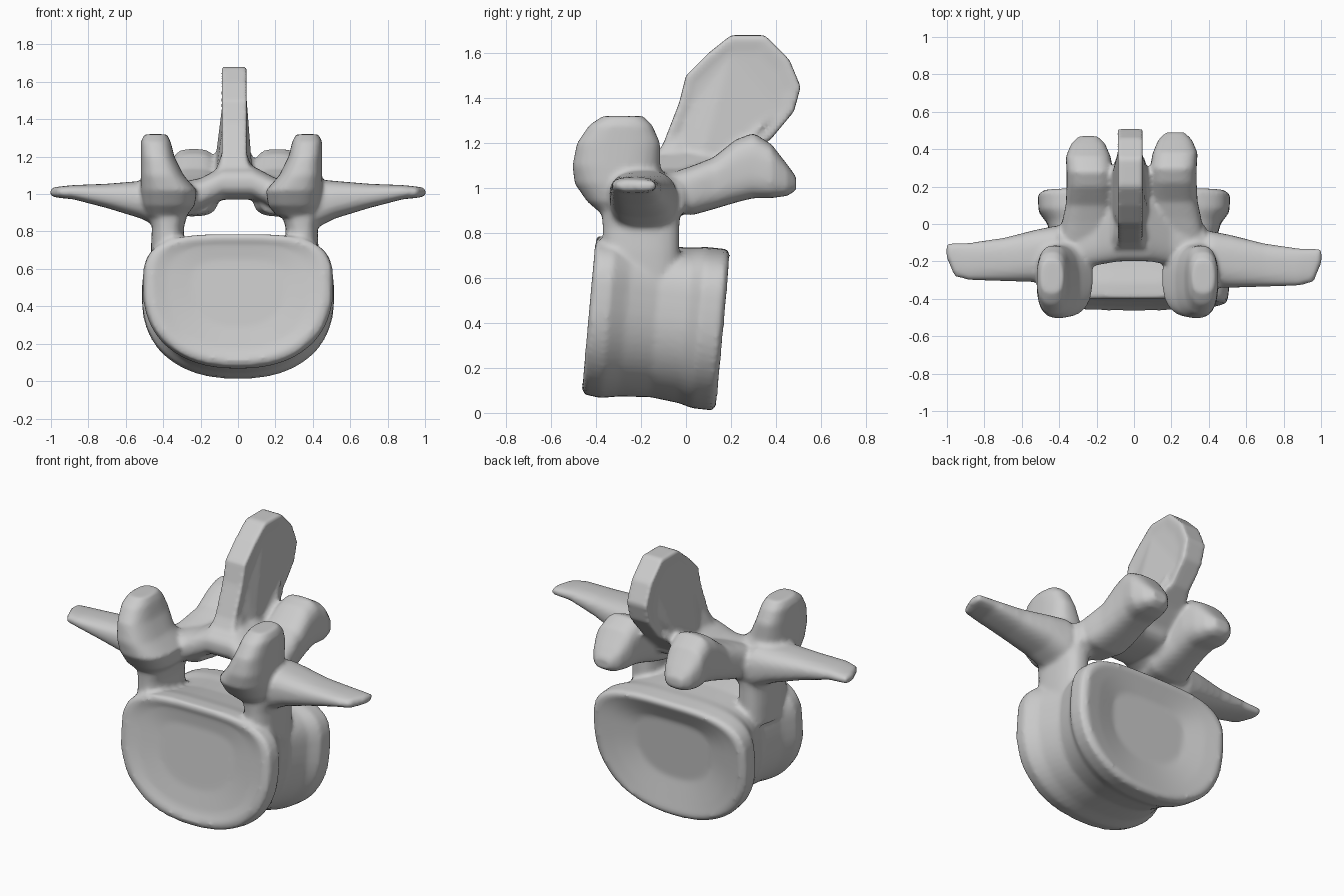
import bpy, bmesh
from math import cos, sin, pi

if "Cube" in bpy.data.objects:
    bpy.data.objects.remove(bpy.data.objects["Cube"])

parts = []


def finish(name, bm):
    bmesh.ops.recalc_face_normals(bm, faces=bm.faces)
    mesh = bpy.data.meshes.new(name)
    bm.to_mesh(mesh)
    bm.free()
    ob = bpy.data.objects.new(name, mesh)
    bpy.context.collection.objects.link(ob)
    parts.append(ob)
    return ob


def loft(name, axis, rings, side=1, n_up=2.6, n_low=2.6, low=1.0, seg=40, shift=(0, 0, 0)):
    """Rings are (position along axis, centre a, centre b, radius a, radius b)."""
    bm = bmesh.new()
    loops = []
    for t, a, b, ra, rb in rings:
        loop = []
        for i in range(seg):
            c, s = cos(2 * pi * i / seg), sin(2 * pi * i / seg)
            n = n_up if s >= 0 else n_low
            p = a + ra * abs(c) ** (2 / n) * (1 if c >= 0 else -1)
            q = b + rb * abs(s) ** (2 / n) * (1 if s >= 0 else -low)
            x, y, z = {'x': (t, p, q), 'y': (p, t, q), 'z': (p, q, t)}[axis]
            loop.append(bm.verts.new((side * x + shift[0], y + shift[1], z + shift[2])))
        loops.append(loop)
    for l0, l1 in zip(loops, loops[1:]):
        for i in range(seg):
            j = (i + 1) % seg
            bm.faces.new((l0[i], l0[j], l1[j], l1[i]))
    bm.faces.new(loops[0])
    bm.faces.new(loops[-1])
    return finish(name, bm)


# Vertebral body: waisted drum with dished end plates, slightly sheared
body = loft("vertebral_body", 'y', [
    (-.405, 0, .48, .25, .14), (-.42, 0, .48, .38, .22), (-.438, 0, .48, .46, .255),
    (-.425, 0, .48, .50, .275), (-.35, 0, .48, .51, .28), (-.27, 0, .48, .465, .27),
    (-.13, 0, .48, .43, .262), (.0, 0, .48, .465, .27), (.06, 0, .48, .51, .28),
    (.15, 0, .48, .515, .28), (.17, 0, .48, .48, .265), (.15, 0, .48, .38, .22),
    (.115, 0, .48, .25, .14)], n_up=3.4, n_low=2.3, low=1.56, seg=64)
for v in body.data.vertices:
    v.co.z -= .11 * (v.co.y + .14)
    v.co.y += .09 * (v.co.z - .4)

# Lamina: arched roof over the canal
loft("lamina", 'x', [(x, y, z, ry, rz) for x, y, z, ry, rz in [
    (-.38, -.14, .95, .13, .10), (-.2, -.07, 1.0, .15, .085), (-.08, -.01, 1.06, .19, .09),
    (.08, -.01, 1.06, .19, .09), (.2, -.07, 1.0, .15, .085), (.38, -.14, .95, .13, .10)]])

# Paired pedicles and processes, a little wider on the left
for s, label in ((1, "right"), (-1, "left")):
    left = s < 0
    loft("pedicle_" + label, 'z', [
        (.6, .34, -.2, .09, .17), (.72, .34, -.2, .09, .17), (.82, .34, -.2, .085, .17),
        (.98, .33, -.2, .12, .18)], s, shift=(-.035 * left, 0, 0))
    loft("superior_process_" + label, 'z', [
        (.88, .31, -.23, .10, .14), (.94, .30, -.25, .14, .19), (1.02, .30, -.29, .15, .205),
        (1.1, .335, -.31, .115, .195), (1.2, .36, -.30, .09, .185),
        (1.28, .37, -.29, .08, .14), (1.32, .37, -.28, .06, .09)],
        s, shift=(-.07 * left, 0, 0))
    loft("transverse_process_" + label, 'x', [
        (.3, -.19, .93, .15, .10), (.42, -.19, .95, .15, .13), (.52, -.20, .97, .14, .10),
        (.7, -.22, .99, .115, .065), (.88, -.23, 1.01, .10, .038), (.96, -.22, 1.01, .09, .03),
        (1.003, -.17, 1.01, .035, .022)], s, shift=(0, .03 * left, 0))
    loft("inferior_process_" + label, 'y', [
        (-.12, .25, .97, .13, .08), (.03, .22, .99, .14, .11), (.12, .21, 1.02, .13, .115),
        (.22, .21, 1.075, .125, .14), (.3, .21, 1.10, .125, .145), (.38, .22, 1.075, .12, .12),
        (.45, .22, 1.035, .09, .07), (.49, .22, 1.02, .05, .03)],
        s, n_up=3, n_low=3, shift=(-.025 * left, -.02 * left, 0))

# Spinous process: blade from a side outline, thickened at base and tip
outline = [(-.19, 1.05), (-.1, 1.2), (-.03, 1.38), (.0, 1.5), (.1, 1.6), (.2, 1.68), (.35, 1.68),
           (.46, 1.57), (.51, 1.45), (.48, 1.34), (.38, 1.22), (.28, 1.14), (.15, 1.02), (0, .99)]
bm = bmesh.new()
sides = []
for s in (-1, 1):
    sides.append([bm.verts.new((-.02 + s * (.07 if z > 1.15 else .1), y, z)) for y, z in outline])
    inner = [bm.verts.new((-.02 + s * (.06 if z > 1.15 else .1), .2 + (y - .2) * .75,
                           1.36 + (z - 1.36) * .75)) for y, z in outline]
    for i in range(len(outline)):
        j = (i + 1) % len(outline)
        bm.faces.new((sides[-1][i], sides[-1][j], inner[j], inner[i]))
    bm.faces.new(inner)
for i in range(len(outline)):
    j = (i + 1) % len(outline)
    bm.faces.new((sides[0][i], sides[0][j], sides[1][j], sides[1][i]))
finish("spinous_process", bm)

# Fuse all parts into one bone surface
bpy.ops.object.select_all(action='DESELECT')
for ob in parts:
    ob.select_set(True)
bpy.context.view_layer.objects.active = body
bpy.ops.object.join()
body.name = "vertebra"
remesh = body.modifiers.new("fuse", 'REMESH')
remesh.mode = 'VOXEL'
remesh.voxel_size = .014
remesh.use_smooth_shade = True
soften = body.modifiers.new("soften", 'SMOOTH')
soften.factor = .5
soften.iterations = 4
